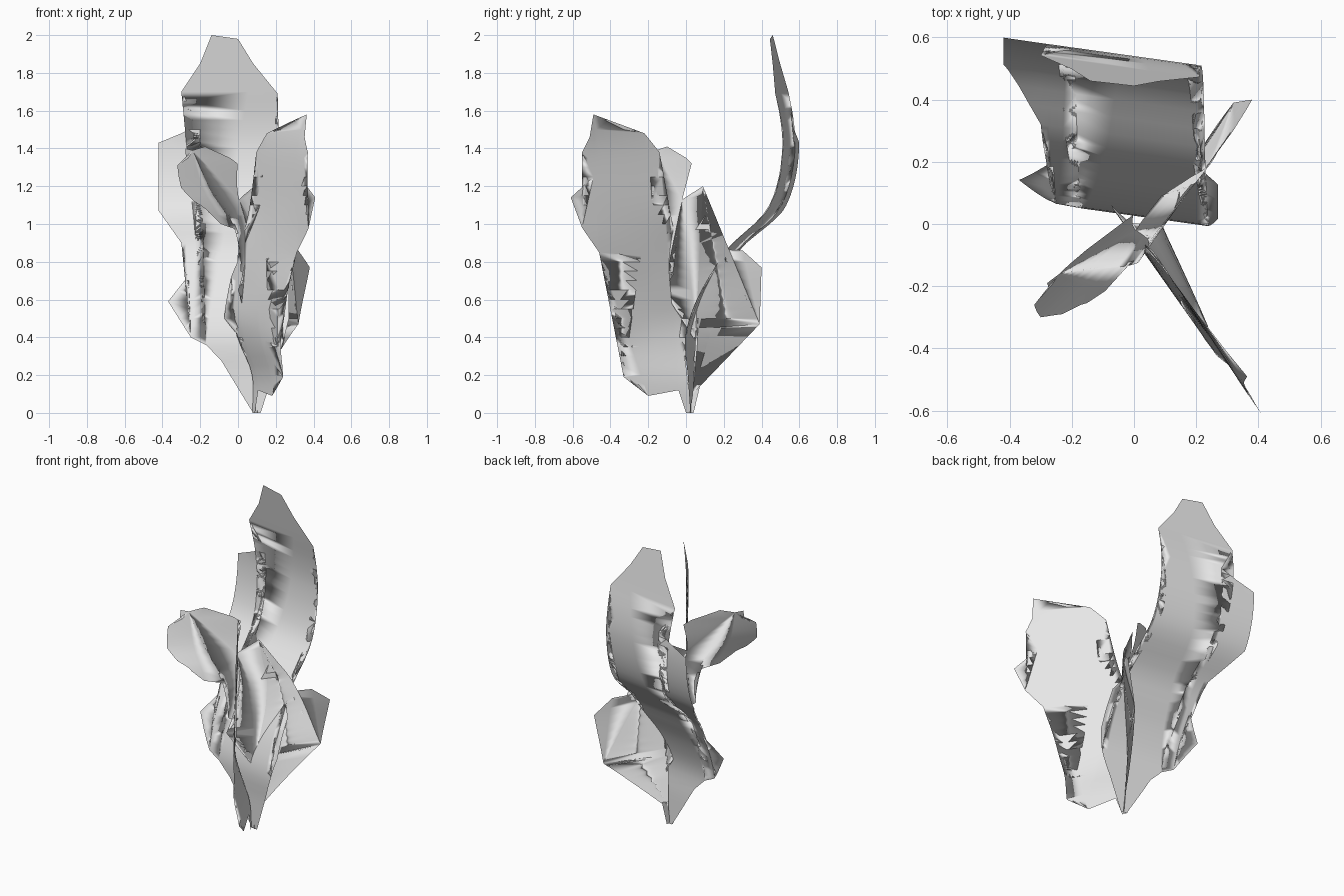
import bpy
import bmesh
from mathutils import Vector

cube = bpy.data.objects.get("Cube")
if cube:
    bpy.data.objects.remove(cube, do_unlink=True)

mat = bpy.data.materials.new("pale_grey")
mat.use_nodes = True
GREY = (0.8, 0.8, 0.8, 1.0)
mat.diffuse_color = GREY
mat.node_tree.nodes["Principled BSDF"].inputs["Base Color"].default_value = GREY


def bend_at(knots, z):
    """Smoothly interpolate (offset, slope) from rows of (z, offset, slope)."""
    z = min(max(z, knots[0][0]), knots[-1][0])
    n = len(knots)
    i = next(j for j in range(n - 1) if z <= knots[j + 1][0])
    h = knots[i + 1][0] - knots[i][0]
    t = (z - knots[i][0]) / h

    def tangent(j, c):
        a, b = knots[max(j - 1, 0)], knots[min(j + 1, n - 1)]
        return (b[c] - a[c]) / (b[0] - a[0])

    return [(2*t**3 - 3*t**2 + 1) * knots[i][c] + (t**3 - 2*t**2 + t) * h * tangent(i, c)
            + (3*t**2 - 2*t**3) * knots[i + 1][c] + (t**3 - t**2) * h * tangent(i + 1, c)
            for c in (1, 2)]


def leaf(name, outline, knots, along_x):
    """Flat lobed outline (u, z), sliced into rows and bent across the other axis."""
    bm = bmesh.new()
    bm.faces.new([bm.verts.new((u, 0, z)) for u, z in outline])
    bmesh.ops.triangulate(bm, faces=bm.faces[:], ngon_method='EAR_CLIP')
    for i in range(1, 40):
        bmesh.ops.bisect_plane(bm, geom=bm.verts[:] + bm.edges[:] + bm.faces[:],
                               plane_co=(0, 0, i * 0.05), plane_no=(0, 0, 1), dist=1e-5)
    for v in bm.verts:
        u, z = v.co.x, v.co.z
        offset, slope = bend_at(knots, z)
        w = offset + slope * u
        v.co = Vector((u, w, z)) if along_x else Vector((w, u, z))
    for f in bm.faces:
        f.smooth = True
    # Turn the sheet towards the front
    bm.normal_update()
    if sum(f.normal.y * f.calc_area() for f in bm.faces) > 0:
        bmesh.ops.reverse_faces(bm, faces=bm.faces[:])
    mesh = bpy.data.meshes.new(name)
    bm.to_mesh(mesh)
    bm.free()
    mesh.materials.append(mat)
    obj = bpy.data.objects.new(name, mesh)
    bpy.context.collection.objects.link(obj)


# Tall leaf at the back, arching backwards
leaf("back_leaf",
     [(.08, 0), (0, .13), (-.09, .28), (-.17, .36), (-.25, .4), (-.37, .59), (-.26, .73),
      (-.3, .9), (-.42, 1.07), (-.42, 1.43), (-.3, 1.48), (-.2, 1.53), (-.3, 1.7),
      (-.2, 1.85), (-.14, 2), (0, 1.98), (.08, 1.85), (.21, 1.69), (.15, 1.5), (.2, 1.38),
      (.17, 1.18), (.21, .93), (.19, .84), (.27, .73), (.27, .5), (.24, .38), (.2, .25),
      (.12, 0)],
     [(0, .04, -.14), (.2, .035, -.14), (.4, .03, -.14), (.59, .09, -.14), (.73, .165, -.14),
      (.87, .25, -.14), (1.05, .44, -.14), (1.2, .51, -.14), (1.4, .54, -.14),
      (1.55, .53, -.14), (1.7, .5, -.14), (2, .44, -.14)], True)

# Upright leaf reaching to the front left
leaf("front_left_leaf",
     [(0, 0), (-.04, .12), (-.2, .09), (-.26, .16), (-.33, .19), (-.23, .29), (-.23, .38),
      (-.33, .36), (-.31, .52), (-.35, .66), (-.24, .83), (-.46, .85), (-.55, .98),
      (-.61, 1.14), (-.49, 1.25), (-.55, 1.38), (-.51, 1.46), (-.49, 1.58), (-.33, 1.5),
      (-.22, 1.48), (-.14, 1.38), (-.19, 1.27), (-.13, 1.24), (-.18, 1.12), (-.08, .98),
      (-.03, .92), (-.035, .8), (.01, .72), (.03, .65), (.06, .5), (-.04, .37), (0, .25),
      (.03, 0)],
     [(0, .09, -.45), (.19, .08, -.48), (.37, .01, -.59), (.5, -.03, -.7), (.66, -.03, -.7),
      (.85, -.025, -.73), (1.1, .003, -.667), (1.4, .003, -.67), (1.6, -.01, -.77)], False)

# Crossing leaf with one low lobe behind and one high lobe in front
leaf("crossing_leaf",
     [(.04, 0), (.1, .25), (.14, .46), (.39, .47), (.4, .77), (.3, .86), (.14, .87),
      (.12, .97), (.05, .97), (.12, 1.07), (.09, 1.2), (-.02, 1.13), (.03, 1.32), (0, 1.35),
      (-.1, 1.41), (-.16, 1.39), (-.19, 1.4), (-.21, 1.33), (-.26, 1.31), (-.3, 1.19),
      (-.29, 1.12), (-.26, 1.08), (-.255, 1.06), (-.215, 1.0), (-.12, .97), (-.11, .9),
      (-.12, .75), (-.07, .73), (-.12, .65), (-.07, .6), (0, .53), (.05, .48), (.06, .36),
      (.035, .1), (.02, 0)],
     [(0, .09, .5), (.25, .07, .6), (.47, .06, .667), (.77, .1, .7), (.86, .1, .73),
      (.97, .09, .8), (1.06, .056, .82), (1.19, 0, 1.0), (1.4, -.055, 1.18)], False)
